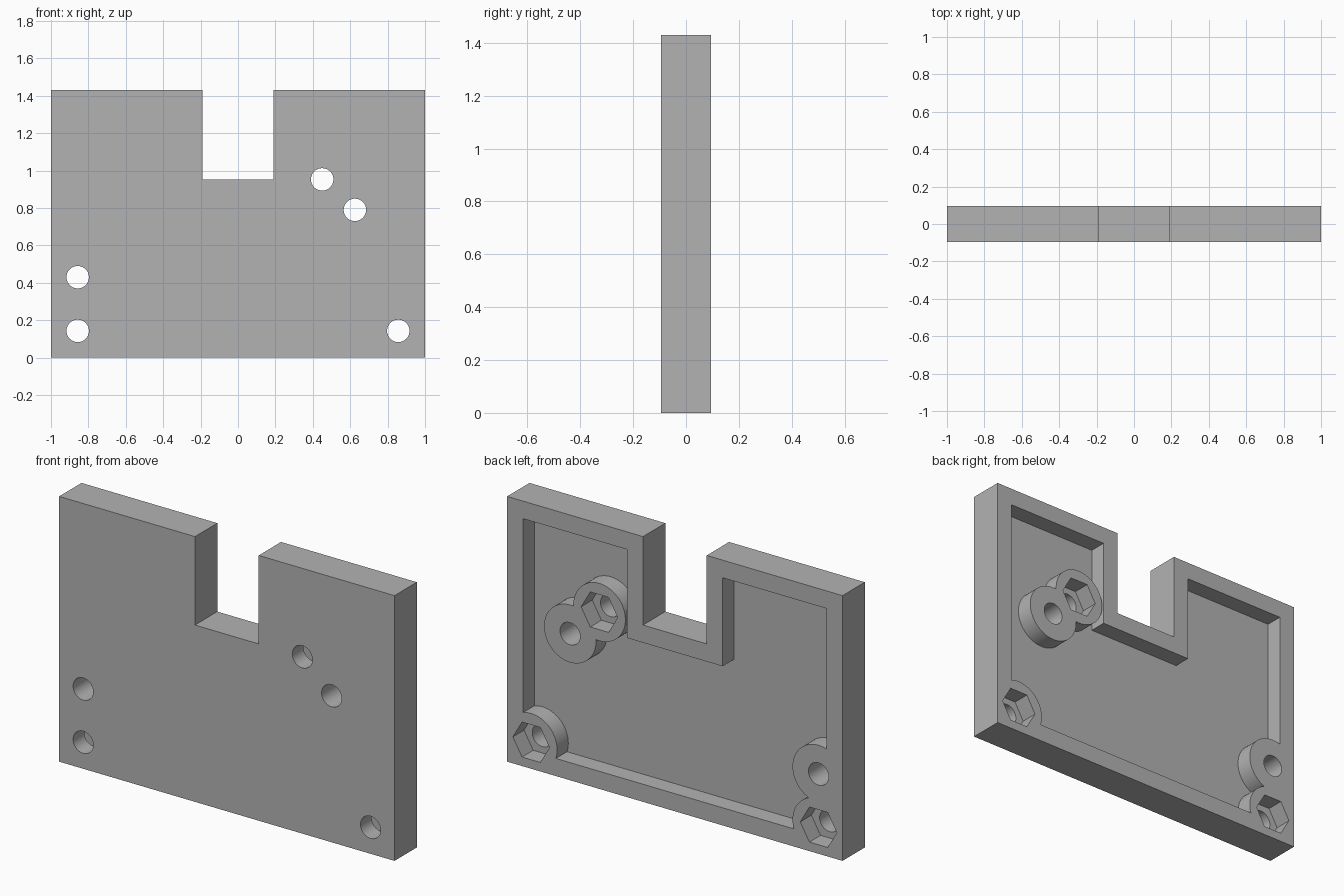
import bpy, bmesh
from math import cos, sin, pi, radians

cube = bpy.data.objects.get("Cube")
if cube:
    bpy.data.objects.remove(cube, do_unlink=True)

W, H, D = 1.0, 1.43, 0.095      # half width, height, half thickness
WALL, FLOOR = 0.095, 0.0        # rim width, pocket floor depth
NOTCH_W, NOTCH_Z = 0.19, 0.953
HOLE_R, BOSS_R, NUT_R = 0.06, 0.155, 0.109

# screw positions (x, z); True where the boss has a hexagonal nut pocket
screws = [(-0.857, 0.143, True), (-0.857, 0.43, False), (0.857, 0.143, True),
          (0.45, 0.953, True), (0.625, 0.79, False)]

grey = bpy.data.materials.new("plain_grey")
grey.use_nodes = True
colour = (0.45, 0.45, 0.45, 1)
grey.diffuse_color = colour
grey.node_tree.nodes["Principled BSDF"].inputs["Base Color"].default_value = colour


def prism(name, outline, y0, y1):
    """Solid made by extruding an x-z outline from y0 to y1."""
    bm = bmesh.new()
    face = bm.faces.new([bm.verts.new((x, y0, z)) for x, z in outline])
    new = bmesh.ops.extrude_face_region(bm, geom=[face])["geom"]
    bmesh.ops.translate(bm, vec=(0, y1 - y0, 0),
                        verts=[v for v in new if isinstance(v, bmesh.types.BMVert)])
    bmesh.ops.recalc_face_normals(bm, faces=bm.faces)
    mesh = bpy.data.meshes.new(name)
    bm.to_mesh(mesh)
    bm.free()
    mesh.materials.append(grey)
    obj = bpy.data.objects.new(name, mesh)
    bpy.context.collection.objects.link(obj)
    return obj


def ring(x, z, r, sides):
    return [(x + r * cos(2 * pi * i / sides), z + r * sin(2 * pi * i / sides))
            for i in range(sides)]


def notched(inset):
    """Notched rectangle, shrunk inwards by the inset."""
    w, n = W - inset, NOTCH_W + inset
    low, top, step = inset, H - inset, NOTCH_Z - inset
    return [(-w, low), (w, low), (w, top), (n, top),
            (n, step), (-n, step), (-n, top), (-w, top)]


def cut(target, tool):
    """Subtract the tool from the target and discard the tool."""
    tool.hide_render = True
    mod = target.modifiers.new("cut", "BOOLEAN")
    mod.operation, mod.solver, mod.object = "DIFFERENCE", "EXACT", tool
    bpy.context.view_layer.objects.active = target
    bpy.ops.object.modifier_apply(modifier=mod.name)
    bpy.data.objects.remove(tool, do_unlink=True)


# notched plate and the pocket in its back, leaving the round bosses standing
plate = prism("notched_plate", notched(0), -D, D)
pocket = prism("pocket_cutter", notched(WALL), FLOOR, D + 0.1)
for x, z, _ in screws:
    cut(pocket, prism("boss", ring(x, z, BOSS_R, 64), -0.05, D + 0.2))
cut(plate, pocket)

# screw holes and hexagonal nut pockets
for x, z, has_nut in screws:
    cut(plate, prism("hole_cutter", ring(x, z, HOLE_R, 40), -D - 0.1, D + 0.1))
    if has_nut:
        cut(plate, prism("nut_cutter", ring(x, z, NUT_R, 6), FLOOR, D + 0.1))

bpy.ops.object.select_all(action="DESELECT")
plate.select_set(True)
bpy.context.view_layer.objects.active = plate
bpy.ops.object.shade_smooth_by_angle(angle=radians(30))
